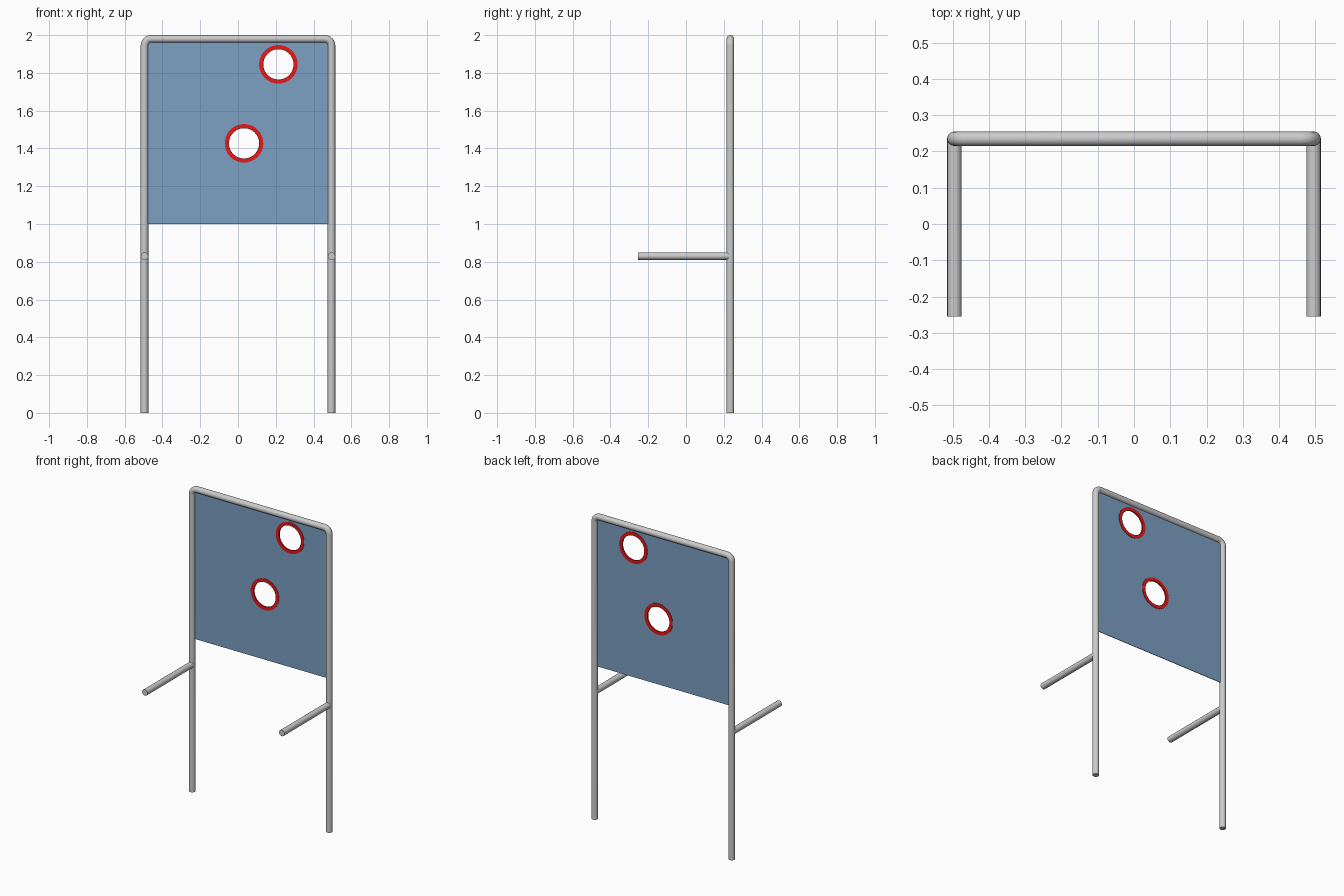
import bpy
from math import sin, cos, pi

if "Cube" in bpy.data.objects:
    bpy.data.objects.remove(bpy.data.objects["Cube"])

R = 0.02            # tube radius
X, Y, TOP = 0.495, 0.235, 1.98
HOLES = [(0.032, 1.427), (0.214, 1.845)]


def material(name, color):
    m = bpy.data.materials.new(name)
    m.diffuse_color = color
    m.use_nodes = True
    m.node_tree.nodes["Principled BSDF"].inputs["Base Color"].default_value = m.diffuse_color
    return m


def finish(name, curve, mat=None, rot=(0, 0, 0), loc=(0, 0, 0)):
    """Turn a curve into a mesh object with smooth sides and sharp edges."""
    ob = bpy.data.objects.new(name, curve)
    bpy.context.collection.objects.link(ob)
    ob.rotation_euler, ob.location = rot, loc
    bpy.ops.object.select_all(action='DESELECT')
    ob.select_set(True)
    bpy.context.view_layer.objects.active = ob
    bpy.ops.object.convert(target='MESH')
    ob = bpy.context.object
    bpy.ops.object.shade_smooth_by_angle(angle=0.6)
    if mat:
        ob.data.materials.append(mat)
    return ob


def add_loop(curve, pts, cyclic):
    s = curve.splines.new('POLY')
    s.points.add(len(pts) - 1)
    for p, co in zip(s.points, pts):
        p.co = (*co, 1)
    s.use_cyclic_u = cyclic


def tube(name, pts):
    c = bpy.data.curves.new(name, 'CURVE')
    c.dimensions = '3D'
    c.bevel_depth, c.bevel_resolution, c.use_fill_caps = R, 6, True
    add_loop(c, pts, False)
    return finish(name, c)


def plate(name, loops, half_thickness, mat):
    """Flat upright sheet; inner loops become holes."""
    c = bpy.data.curves.new(name, 'CURVE')
    c.dimensions, c.fill_mode, c.extrude = '2D', 'BOTH', half_thickness
    for l in loops:
        add_loop(c, [(x, z, 0) for x, z in l], True)
    return finish(name, c, mat, rot=(pi / 2, 0, 0), loc=(0, Y, 0))


def circle(center, r, n=48):
    return [(center[0] + r * cos(2 * pi * i / n),
             center[1] + r * sin(2 * pi * i / n)) for i in range(n)]


# Bent tube frame: two legs joined by a top rail with rounded corners
B = 0.035
corner = [(X - B + B * cos(i * pi / 16), Y, TOP - B + B * sin(i * pi / 16))
          for i in range(9)]
right = [(X, Y, 0)] + corner
tube("tube_frame", right + [(-x, y, z) for x, y, z in reversed(right)])

# Horizontal arms reaching forward
for side, sx in (("left", -X), ("right", X)):
    tube(side + "_arm", [(sx, Y, 0.83), (sx, -0.255, 0.83)])

# Target sheet with two round holes
blue = material("sheet_blue", (0.2, 0.35, 0.55, 1))
w = X - R + 0.005
sheet = [(-w, 1.0), (w, 1.0), (w, TOP - R + 0.005), (-w, TOP - R + 0.005)]
plate("target_sheet", [sheet] + [circle(h, 0.09) for h in HOLES], 0.002, blue)

# Red rims around the holes
red = material("rim_red", (0.8, 0.01, 0.01, 1))
for i, h in enumerate(HOLES):
    plate(f"hole_rim_{i + 1}", [circle(h, 0.102), circle(h, 0.08)], 0.005, red)
